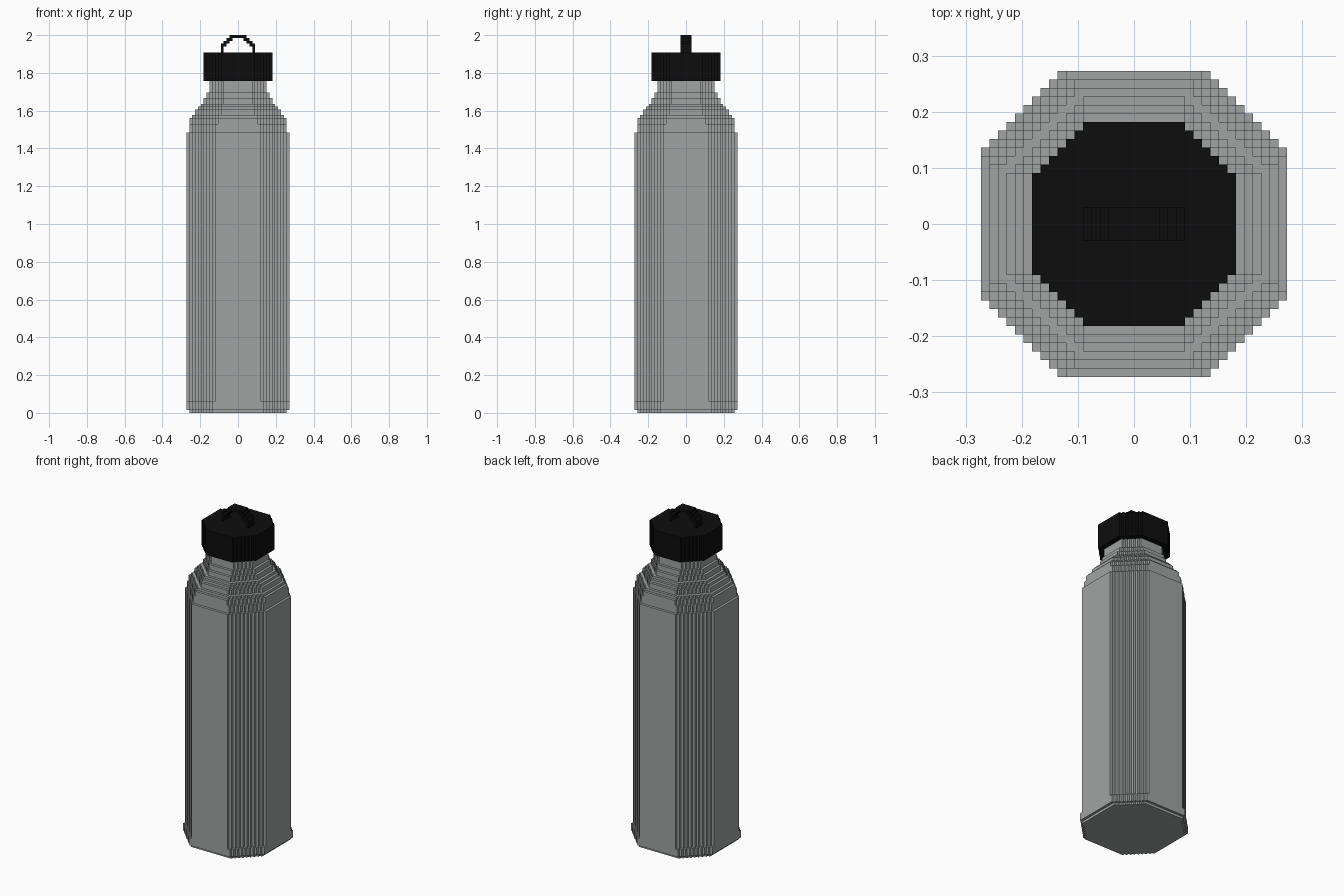
import bpy
import bmesh
import math

UNIT = 2 / 132  # edge length of one block

cube = bpy.data.objects.get("Cube")
if cube:
    bpy.data.objects.remove(cube, do_unlink=True)


def make_material(name, color):
    mat = bpy.data.materials.new(name)
    mat.use_nodes = True
    mat.diffuse_color = color
    bsdf = mat.node_tree.nodes["Principled BSDF"]
    bsdf.inputs["Base Color"].default_value = color
    bsdf.inputs["Roughness"].default_value = 0.6
    return mat


def quad(bm, *points):
    bm.faces.new([bm.verts.new([c * UNIT for c in p]) for p in points])


def finish(name, bm, mat):
    """Weld the quarter, merge flat faces and mirror it across x and y."""
    bmesh.ops.remove_doubles(bm, verts=bm.verts, dist=UNIT / 100)
    bmesh.ops.dissolve_limit(bm, angle_limit=0.01, verts=bm.verts, edges=bm.edges)
    mesh = bpy.data.meshes.new(name)
    bm.to_mesh(mesh)
    bm.free()
    mesh.materials.append(mat)
    obj = bpy.data.objects.new(name, mesh)
    bpy.context.collection.objects.link(obj)
    mirror = obj.modifiers.new("Mirror", 'MIRROR')
    mirror.use_axis = (True, True, False)
    mirror.merge_threshold = UNIT / 100
    return obj


def row_width(layer, row):
    """Half width of a stepped octagon at a given row of blocks."""
    half, flat = layer
    return half - max(0, row - flat + 1) if row < half else 0


def stepped_stack(name, bottom, layers, mat):
    """Stack stepped octagons given as (top height, half width, half flat)."""
    bm = bmesh.new()
    below, z = (0, 0), bottom
    for top, half, flat in layers + [(None, 0, 0)]:
        here = (half, flat)
        # Ledges facing up or down where the outline changes
        for r in range(max(half, below[0])):
            a, b = row_width(here, r), row_width(below, r)
            if a < b:
                quad(bm, (a, r, z), (b, r, z), (b, r + 1, z), (a, r + 1, z))
            elif a > b:
                quad(bm, (b, r, z), (b, r + 1, z), (a, r + 1, z), (a, r, z))
        # Stepped side walls
        for r in range(half):
            w, n = row_width(here, r), row_width(here, r + 1)
            quad(bm, (w, r, z), (w, r + 1, z), (w, r + 1, top), (w, r, top))
            if n < w:
                y = r + 1
                quad(bm, (n, y, z), (n, y, top), (w, y, top), (w, y, z))
        below, z = here, top if top is not None else z
    return finish(name, bm, mat)


def block_arch(name, base, outer, inner, depth, mat):
    """Arch of blocks whose centres lie between two radii."""
    size = math.ceil(outer)
    cells = {(i, j) for i in range(size) for j in range(size)
             if inner < math.hypot(i + .5, j + .5) < outer}
    bm = bmesh.new()
    for i, j in cells:
        x, z, d = i + 1, base + j, depth
        t = z + 1
        quad(bm, (i, d, z), (i, d, t), (x, d, t), (x, d, z))
        if (i + 1, j) not in cells:
            quad(bm, (x, 0, z), (x, d, z), (x, d, t), (x, 0, t))
        if i > 0 and (i - 1, j) not in cells:
            quad(bm, (i, 0, z), (i, 0, t), (i, d, t), (i, d, z))
        if (i, j + 1) not in cells:
            quad(bm, (i, 0, t), (x, 0, t), (x, d, t), (i, d, t))
        if (i, j - 1) not in cells:
            quad(bm, (i, 0, z), (i, d, z), (x, d, z), (x, 0, z))
    return finish(name, bm, mat)


steel = make_material("brushed grey", (0.35, 0.37, 0.365, 1))
black = make_material("matte black", (0.004, 0.004, 0.004, 1))

# Bottle: base rim, straight body, rounded shoulder, neck
stepped_stack("bottle_body", 0, [
    (1, 17, 9), (4, 18, 9), (98, 18, 8),
    (101, 17, 8), (103, 17, 7), (104, 16, 7), (106, 15, 6),
    (107, 14, 6), (108, 13, 6), (110, 12, 5), (112, 11, 5),
    (116, 10, 5)], steel)

# Screw cap and its carrying loop
stepped_stack("cap", 116, [(126, 12, 6)], black)
block_arch("carry_loop", 126, 6.1, 4.9, 2, black)
